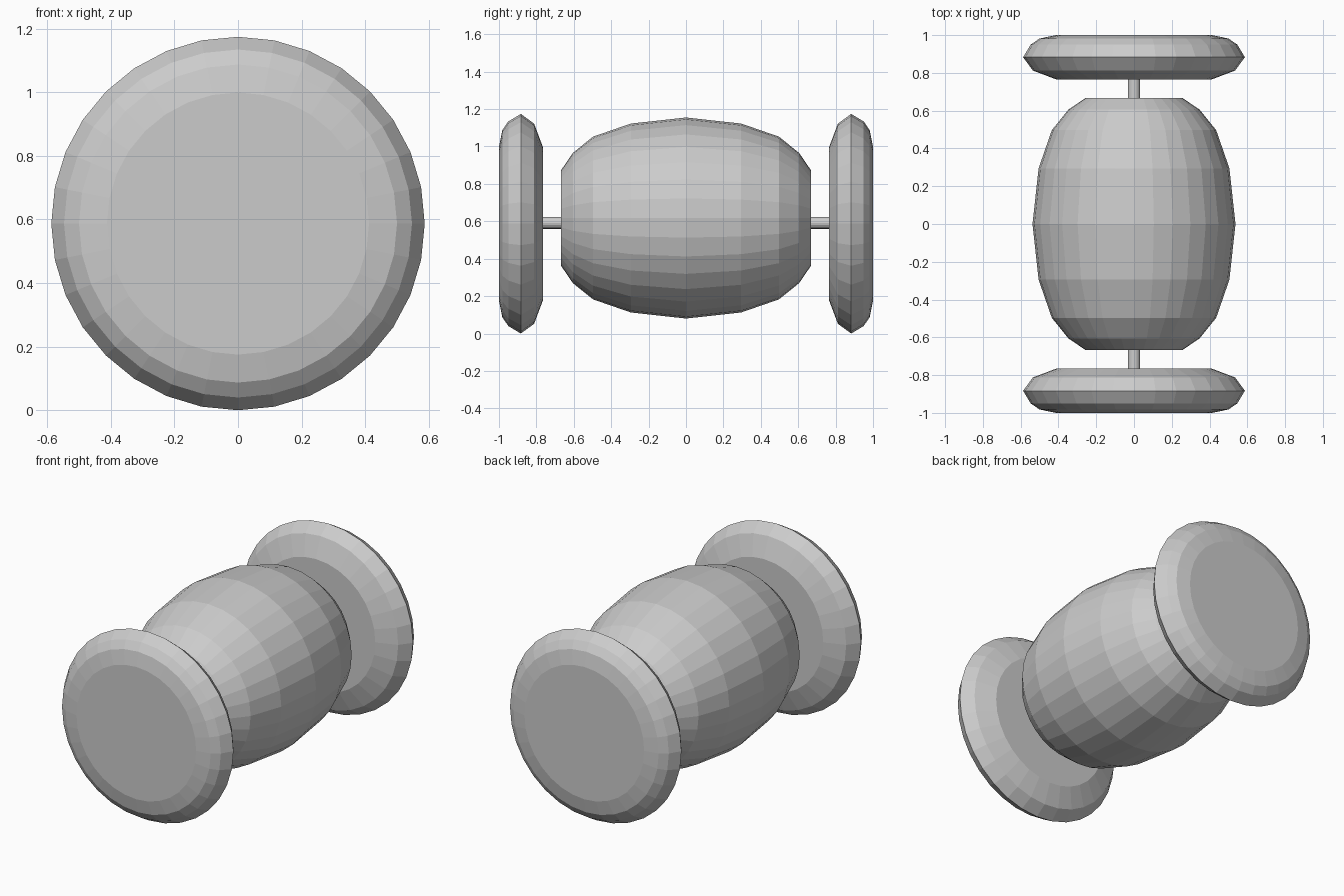
import bpy, bmesh, math

if "Cube" in bpy.data.objects:
    bpy.data.objects.remove(bpy.data.objects["Cube"])


def lathe(name, profile, z, sides=32):
    """Spin (y, radius) points around an axis along y and cap both ends."""
    bm = bmesh.new()
    rings = []
    for y, r in profile:
        rings.append([bm.verts.new((r * math.sin(2 * math.pi * i / sides), y,
                                    z + r * math.cos(2 * math.pi * i / sides)))
                      for i in range(sides)])
    for a, b in zip(rings, rings[1:]):
        for i in range(sides):
            j = (i + 1) % sides
            bm.faces.new((a[i], a[j], b[j], b[i]))
    bm.faces.new(rings[0])
    bm.faces.new(rings[-1])
    bmesh.ops.recalc_face_normals(bm, faces=bm.faces)
    mesh = bpy.data.meshes.new(name)
    bm.to_mesh(mesh)
    bm.free()
    obj = bpy.data.objects.new(name, mesh)
    bpy.context.collection.objects.link(obj)
    return obj


# Barrel-shaped drum
half = [(0.295, 0.505), (0.497, 0.435), (0.605, 0.348), (0.667, 0.257)]
drum = [(-y, r) for y, r in reversed(half)] + [(0, 0.5375)] + half
lathe("drum", drum, 0.6175)

# Wheels: two bands on the inner side, three on the outer side
wheel = [(0.765, 0.41), (0.812, 0.535), (0.883, 0.587),
         (0.950, 0.547), (0.982, 0.50), (1.0, 0.412)]
for name, s in (("front_wheel", -1), ("back_wheel", 1)):
    lathe(name, [(s * y, r) for y, r in wheel], 0.587)

# Thin axle joining the wheels through the drum
lathe("axle", [(-0.80, 0.032), (0.80, 0.032)], 0.592, 16)
